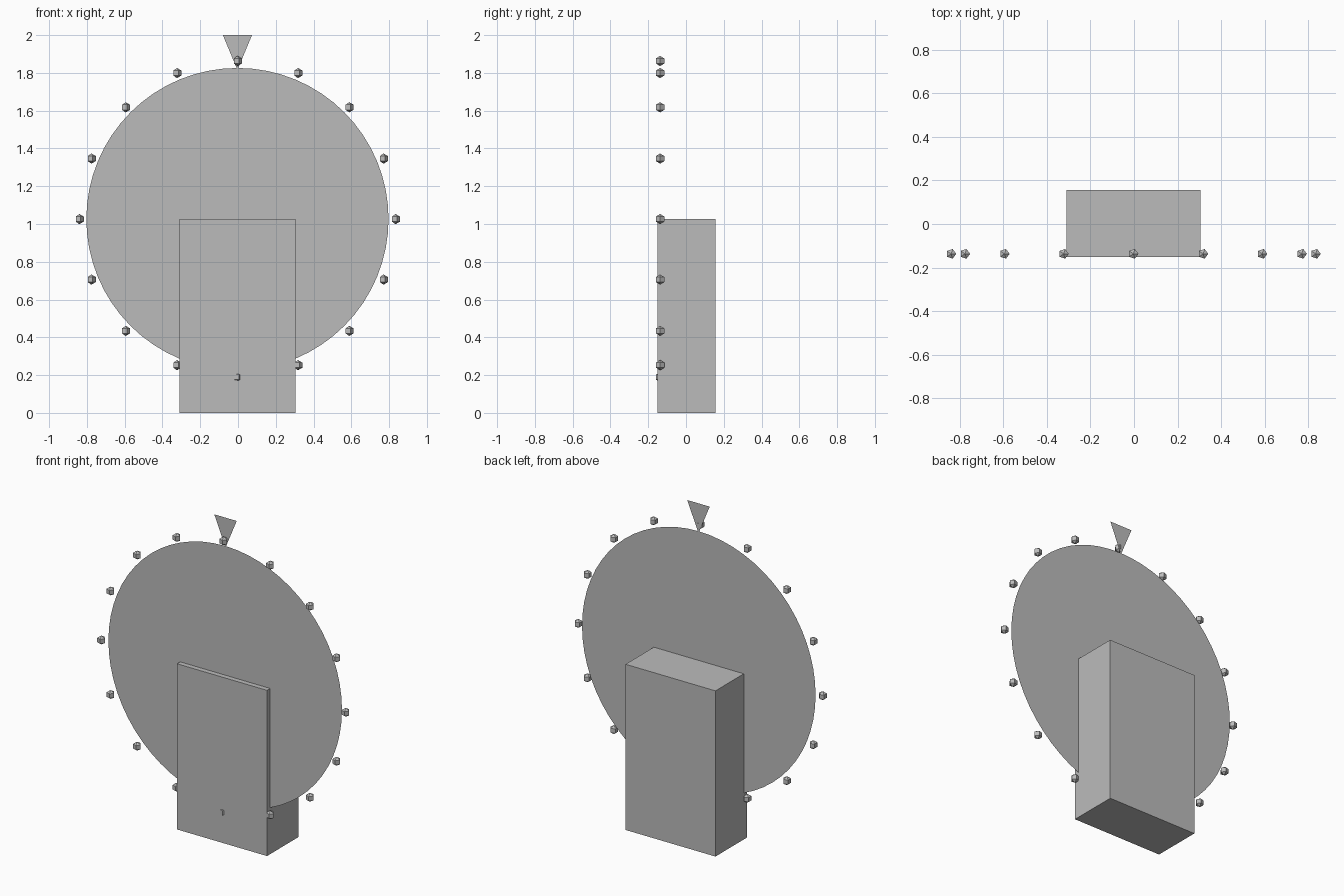
import bpy, bmesh, math
from mathutils import Matrix, Vector

cube = bpy.data.objects.get("Cube")
if cube:
    bpy.data.objects.remove(cube, do_unlink=True)

grey = bpy.data.materials.new("plain_grey")
grey.use_nodes = True
colour = (0.5, 0.5, 0.5, 1)
grey.diffuse_color = colour
grey.node_tree.nodes["Principled BSDF"].inputs["Base Color"].default_value = colour

CX, HUB_Z = -0.003, 1.026        # wheel hub position
WHEEL_R, BULB_RING = 0.8, 0.837


def add_object(name, bm):
    mesh = bpy.data.meshes.new(name)
    bm.to_mesh(mesh)
    bm.free()
    mesh.materials.append(grey)
    obj = bpy.data.objects.new(name, mesh)
    bpy.context.collection.objects.link(obj)
    return obj


# Pedestal block, reaching up to the hub
bm = bmesh.new()
size = Matrix.Diagonal((0.616, 0.308, HUB_Z, 1))
bmesh.ops.create_cube(bm, size=1, matrix=Matrix.Translation((CX, 0.002, HUB_Z / 2)) @ size)
add_object("pedestal", bm)

# Thin wheel disc standing upright
bm = bmesh.new()
upright = Matrix.Translation((CX, -0.121, HUB_Z)) @ Matrix.Rotation(math.pi / 2, 4, "X")
bmesh.ops.create_circle(bm, cap_ends=True, segments=64, radius=WHEEL_R, matrix=upright)
add_object("wheel_disc", bm)

# Flat pointer above the wheel, tip down
bm = bmesh.new()
corners = [(-0.077, 2.0), (0, 1.815), (0.077, 2.0)]
bm.faces.new([bm.verts.new((CX + x, -0.118, z)) for x, z in corners])
add_object("pointer", bm)

# Ring of small faceted bulbs
for i in range(16):
    a = i * math.tau / 16
    centre = Vector((CX + BULB_RING * math.sin(a), -0.137, HUB_Z + BULB_RING * math.cos(a)))
    bm = bmesh.new()
    bmesh.ops.create_uvsphere(bm, u_segments=5, v_segments=3, radius=0.027)
    # Turn one corner of the bulb towards +x
    corner = max(bm.verts, key=lambda v: v.co.xy.length).co
    turn = Matrix.Rotation(-math.atan2(corner.y, corner.x), 4, "Z")
    bm.transform(Matrix.Translation(centre) @ turn)
    add_object(f"bulb_{i + 1}", bm)
